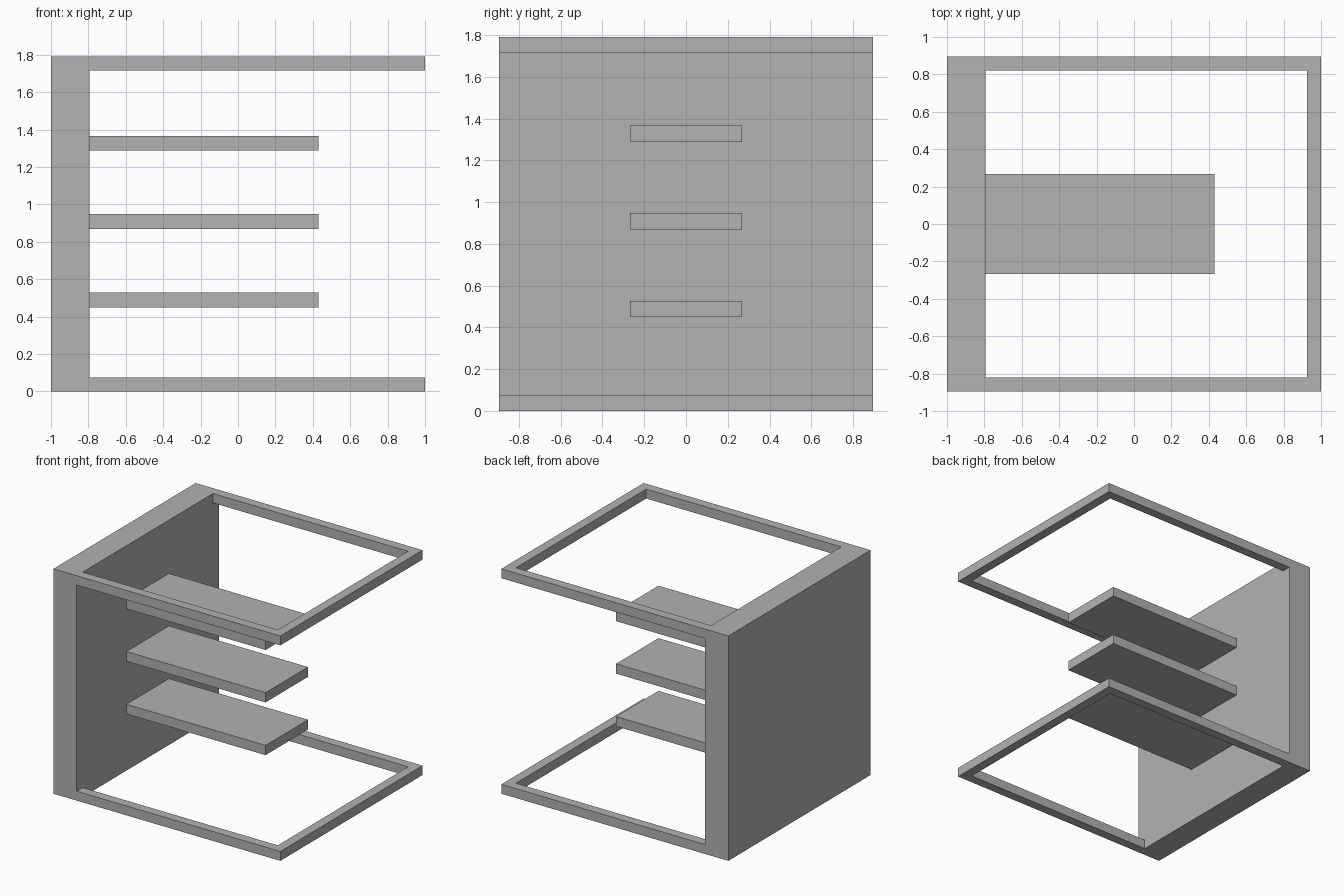
import bpy
import bmesh
from itertools import product
from math import radians

if "Cube" in bpy.data.objects:
    bpy.data.objects.remove(bpy.data.objects["Cube"], do_unlink=True)

grey = bpy.data.materials.new("plain grey")
grey.use_nodes = True
colour = (0.447, 0.447, 0.447, 1)
grey.diffuse_color = colour
grey.node_tree.nodes["Principled BSDF"].inputs["Base Color"].default_value = colour


def build_blocks(name, xs, ys, zs, filled):
    """Join the filled cells between the cut planes into one clean solid."""
    cuts = (xs, ys, zs)
    cells = {c for c in product(*(range(len(k) - 1) for k in cuts)) if filled(*c)}
    bm = bmesh.new()
    for cell in cells:
        for axis, side in product(range(3), (0, 1)):
            neighbour = list(cell)
            neighbour[axis] += 2 * side - 1
            if tuple(neighbour) in cells:
                continue
            u, v = (axis + 1) % 3, (axis + 2) % 3
            corners = []
            for du, dv in ((0, 0), (1, 0), (1, 1), (0, 1)):
                p = [0, 0, 0]
                p[axis] = cuts[axis][cell[axis] + side]
                p[u] = cuts[u][cell[u] + du]
                p[v] = cuts[v][cell[v] + dv]
                corners.append(bm.verts.new(p))
            bm.faces.new(corners if side else corners[::-1])
    bmesh.ops.remove_doubles(bm, verts=bm.verts, dist=0.0001)
    bmesh.ops.dissolve_limit(bm, angle_limit=radians(1), verts=bm.verts, edges=bm.edges)
    mesh = bpy.data.meshes.new(name)
    bm.to_mesh(mesh)
    bm.free()
    mesh.materials.append(grey)
    obj = bpy.data.objects.new(name, mesh)
    bpy.context.collection.objects.link(obj)
    return obj


WALL = -0.795     # inner face of the upright wall
DEPTH = 0.895     # half depth
HEIGHT = 1.792
RAIL = 0.075      # rail thickness

# Upright wall with an open rectangular rail frame at the top and bottom
build_blocks(
    "wall_and_rail_frames",
    (-1, WALL, 1 - RAIL, 1),
    (-DEPTH, RAIL - DEPTH, DEPTH - RAIL, DEPTH),
    (0, RAIL, HEIGHT - RAIL, HEIGHT),
    lambda i, j, k: i == 0 or (k != 1 and (i == 2 or j != 1)),
)

# Three cantilevered shelves
for label, z in (("lower", 0.45), ("middle", 0.87), ("upper", 1.288)):
    build_blocks(f"{label}_shelf", (WALL, 0.43), (-0.267, 0.267), (z, z + 0.078),
                 lambda i, j, k: True)
